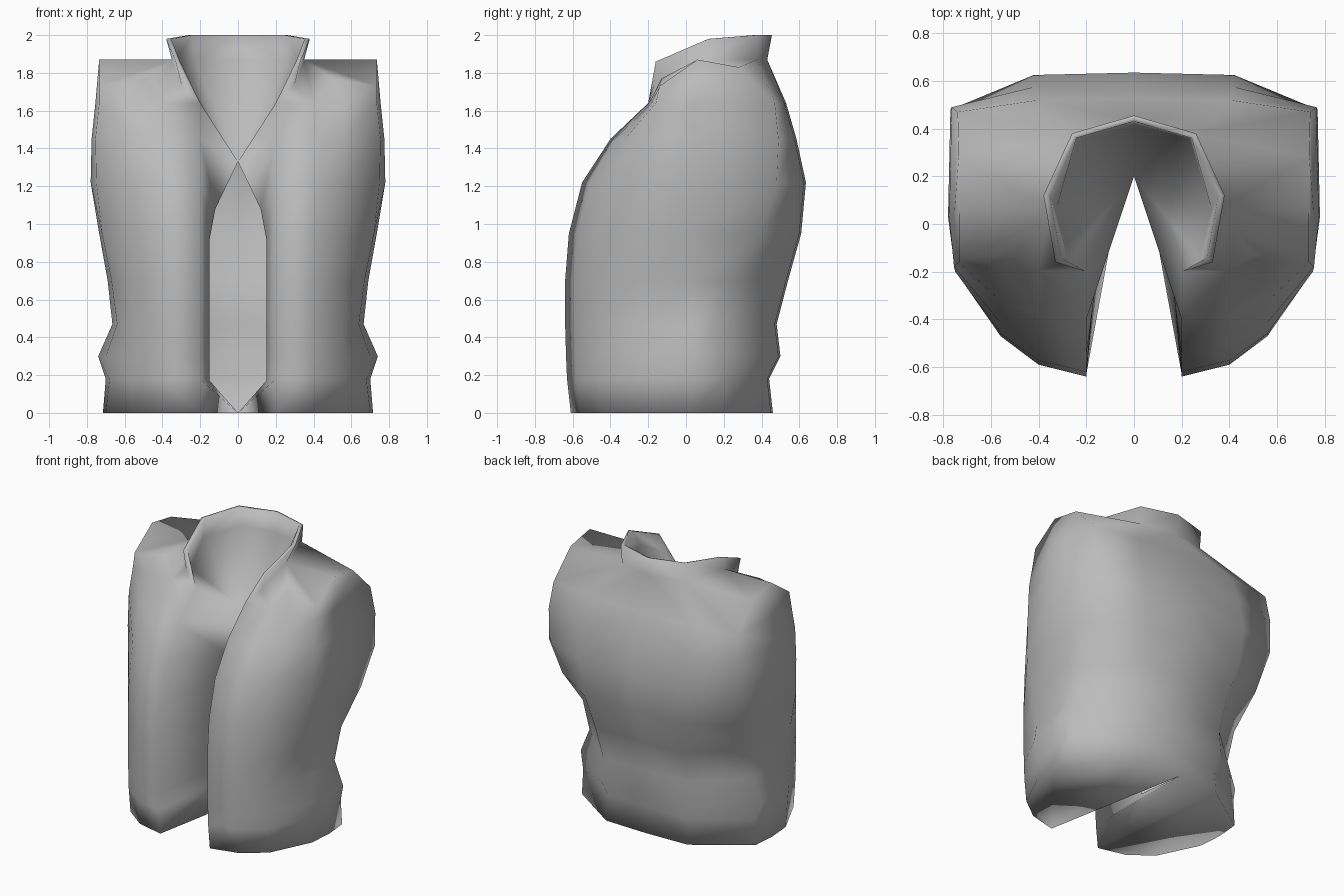
import bpy
import bmesh

old = bpy.data.objects.get("Cube")
if old:
    bpy.data.objects.remove(old, do_unlink=True)

# Cloth colour
grey = bpy.data.materials.new("grey cloth")
grey.use_nodes = True
tone = (0.5, 0.5, 0.5, 1)
grey.diffuse_color = tone
grey.node_tree.nodes["Principled BSDF"].inputs["Base Color"].default_value = tone

# Body levels: height, front y, back y, half width, front roundness,
# front corner of the side, back corner of the side, width of the flat back
LEVELS = [
    (0, -.61, .46, .715, 1, (.7, -.15), (.7, .2), .33),
    (.18, -.63, .44, .70, 1, (.68, -.2), (.69, .2), .33),
    (.3, -.635, .5, .74, 1, (.7, -.19), (.73, .17), .34),
    (.47, -.64, .48, .665, 1, (.64, -.24), (.66, .17), .34),
    (.7, -.64, .54, .69, 1, (.67, -.25), (.68, .22), .36),
    (.95, -.62, .61, .735, .95, (.72, -.24), (.725, .39), .4),
    (1.22, -.55, .635, .78, .8, (.75, -.2), (.77, .48), .42),
    (1.45, -.4, .585, .775, .45, (.755, -.18), (.765, .49), .42),
    (1.64, -.2, .53, .755, .1, (.735, -.16), (.74, .47), .4),
]

# Inner border of the front facing, one point per level
FACING = [
    (.15, -.1, .17), (.15, -.1, .28), (.15, -.1, .45), (.15, -.08, .7),
    (.15, 0, .92), (.12, .05, 1.08), (0, .2, 1.33),
]

# Shoulder ridge and neck seam, then the collar rim above the neck seam
RIDGE = [
    (.3, -.17, 1.74), (.35, .06, 1.87), (.5, -.13, 1.77), (.735, -.14, 1.73),
    (.735, .06, 1.87), (.735, .28, 1.83), (.25, .38, 1.87), (0, .43, 1.87),
]
RIM = {0: (.33, -.16, 1.86), 1: (.38, .12, 1.98), 6: (.26, .38, 2), 7: (0, .455, 2)}


def half_ring(z, front, back, width, k, front_corner, back_corner, flat):
    """Section of one half, from the front opening round to the back centre."""
    return [
        (.2, front, z),
        (.4, front + .05 * k, z),
        (.56, front + .17 * k, z),
        (*front_corner, z),
        (width, .03, z),
        (*back_corner, z),
        (flat, back - .01, z),
        (0, back, z),
    ]


def strip(bm, a, b):
    """Join two rows of vertices with quads."""
    for i in range(len(a) - 1):
        bm.faces.new((a[i], a[i + 1], b[i + 1], b[i]))


def add_row(bm, points):
    return [bm.verts.new(p) for p in points]


def inset(points):
    """Move collar points towards the neck axis for the inner layer."""
    return [(x * .93, y - .07 * (y - .1), z) for x, y, z in points]


bm = bmesh.new()

# Body shell
rings = [add_row(bm, half_ring(*level)) for level in LEVELS]
ridge = add_row(bm, RIDGE)
rows = rings + [ridge]
for low, high in zip(rows, rows[1:]):
    strip(bm, low, high)

# Shoulder top in front of and behind the ridge, and hem floor
bm.faces.new(ridge[1:5])
bm.faces.new((ridge[1], ridge[4], ridge[5], ridge[6]))
bm.faces.new(list(reversed(rings[0])))

# Standing collar with a thin inner layer
seam = [ridge[i] for i in RIM]
rim = add_row(bm, RIM.values())
inner_rim = add_row(bm, inset(RIM.values()))
inner_seam = add_row(bm, inset([RIDGE[i] for i in RIM]))
for low, high in ((seam, rim), (rim, inner_rim), (inner_seam, inner_rim)):
    strip(bm, low, high)
    bm.faces.new((rings[-1][0], low[0], high[0]))

# Facing folded in from the front edge
edge = [ring[0] for ring in rings]
inner = [rings[0][-1]] + add_row(bm, FACING)
strip(bm, inner, edge[:len(inner)])
bm.faces.new((inner[-1], edge[-1], edge[-2]))

# Neck lining running down to the point of the neckline
lining = [edge[-1]] + inner_seam
for a, b in zip(lining, lining[1:]):
    bm.faces.new((inner[-1], a, b))

bmesh.ops.recalc_face_normals(bm, faces=bm.faces)
mesh = bpy.data.meshes.new("vest")
bm.to_mesh(mesh)
bm.free()
vest = bpy.data.objects.new("vest", mesh)
bpy.context.collection.objects.link(vest)
mesh.materials.append(grey)
mesh.shade_smooth()

# Other half
mirror = vest.modifiers.new("mirror", 'MIRROR')
mirror.use_clip = True
mirror.merge_threshold = 0.001
